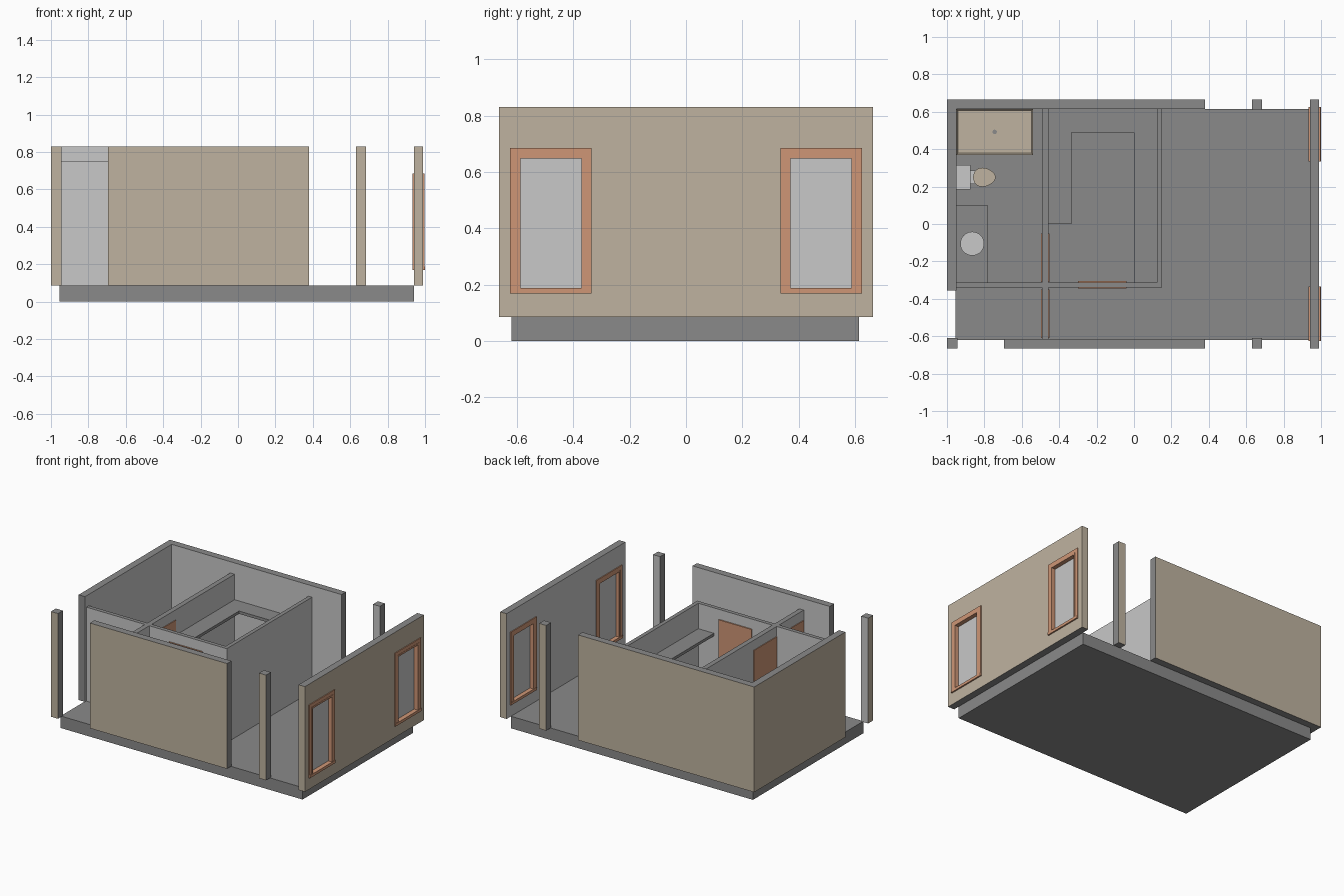
import bpy, bmesh, math

if "Cube" in bpy.data.objects:
    bpy.data.objects.remove(bpy.data.objects["Cube"])


def material(name, rgb):
    m = bpy.data.materials.new(name)
    m.diffuse_color = (*rgb, 1)
    m.use_nodes = True
    m.node_tree.nodes["Principled BSDF"].inputs["Base Color"].default_value = m.diffuse_color
    return m


BEIGE = material("beige", (0.52, 0.45, 0.35))
DARK = material("dark_grey", (0.254, 0.254, 0.254))
LIGHT = material("light_grey", (0.58, 0.58, 0.58))
WOOD = material("orange_wood", (0.62, 0.305, 0.18))

AXES = {"+x": (1, 0, 0), "-x": (-1, 0, 0), "+y": (0, 1, 0), "-y": (0, -1, 0),
        "+z": (0, 0, 1), "-z": (0, 0, -1)}


def finish(bm, name, mats):
    me = bpy.data.meshes.new(name)
    bm.to_mesh(me)
    bm.free()
    for m in mats:
        me.materials.append(m)
    ob = bpy.data.objects.new(name, me)
    bpy.context.collection.objects.link(ob)
    return ob


def box(name, x, y, z, base, **rules):
    """Boxes from ranges; rules give a material to a list of face directions."""
    bm = bmesh.new()
    bmesh.ops.create_cube(bm, size=1)
    for v in bm.verts:
        v.co = [r[0] + (c + 0.5) * (r[1] - r[0]) for c, r in zip(v.co, (x, y, z))]
    bm.normal_update()
    mats = [base]
    for key, dirs in rules.items():
        mats.append({"beige": BEIGE, "dark": DARK, "light": LIGHT}[key])
        for f in bm.faces:
            if any(f.normal.dot(AXES[d]) > 0.9 for d in dirs.split()):
                f.material_index = len(mats) - 1
    return finish(bm, name, mats)


def prism(name, pts, z0, z1, mat, taper=1.0):
    """Outline extruded upward; taper scales the bottom about its centre."""
    bm = bmesh.new()
    n = len(pts)
    cx, cy = sum(p[0] for p in pts) / n, sum(p[1] for p in pts) / n
    lo = [bm.verts.new((cx + (x - cx) * taper, cy + (y - cy) * taper, z0)) for x, y in pts]
    hi = [bm.verts.new((x, y, z1)) for x, y in pts]
    bm.faces.new(lo[::-1])
    bm.faces.new(hi)
    for i in range(n):
        j = (i + 1) % n
        bm.faces.new((lo[i], lo[j], hi[j], hi[i]))
    return finish(bm, name, [mat])


def oval(cx, cy, rx, ry, n=32, egg=0.0):
    a = [2 * math.pi * i / n for i in range(n)]
    return [(cx + rx * math.cos(t), cy + ry * math.sin(t) * (1 - egg * math.cos(t))) for t in a]


F, T, P = 0.085, 0.83, 0.75      # floor, outer wall top, partition top
Z = (F, T)

# floor slab
box("floor_slab", (-0.955, 0.94), (-0.62, 0.615), (0, F), DARK)

# outer walls: beige outside, light inside, dark cut ends and tops
box("left_wall", (-1, -0.95), (-0.355, 0.615), Z, DARK, beige="-x", light="+x")
box("back_wall", (-1, 0.38), (0.615, 0.665), Z, DARK, beige="-x +y", light="-y")
box("front_wall", (-0.695, 0.38), (-0.665, -0.615), Z, DARK, beige="-y", light="+y")
box("corner_post", (-1, -0.945), (-0.665, -0.61), Z, DARK, beige="-x -y", light="+y")
box("front_post", (0.63, 0.685), (-0.665, -0.61), Z, DARK, beige="-y", light="+y")
box("back_post", (0.63, 0.685), (0.61, 0.665), Z, DARK, beige="+y", light="-y")

# right wall, pieced around two window openings
WX = (0.94, 0.99)
W0, W1, H0, H1 = 0.36, 0.60, 0.175, 0.66
for i, (y, z) in enumerate([((-0.665, 0.665), (F, H0)), ((-0.665, 0.665), (H1, T)),
                            ((-0.665, -W1), (H0, H1)), ((-W0, W0), (H0, H1)),
                            ((W1, 0.665), (H0, H1))]):
    ends = "+x" + (" -y" if y[0] < -0.66 else "") + (" +y" if y[1] > 0.66 else "")
    box(f"right_wall_{i}", WX, y, z, DARK, beige=ends, light="-x")

# windows: lining, casing on both faces, sill and pane
for s, side in ((-1, "front"), (1, "back")):
    def yr(a, b):
        return tuple(sorted((s * a, s * b)))
    lx, t = (0.936, 0.998), 0.012
    box(f"{side}_window_lining_a", lx, yr(W0, W0 + t), (H0, H1), WOOD)
    box(f"{side}_window_lining_b", lx, yr(W1 - t, W1), (H0, H1), WOOD)
    box(f"{side}_window_lining_top", lx, yr(W0, W1), (H1 - t, H1), WOOD)
    box(f"{side}_window_sill", (0.932, 1.0), yr(W0 - 0.025, W1 + 0.025), (0.168, H0 + t), WOOD)
    for k, x in (("inner", (0.934, 0.94)), ("outer", (0.99, 0.996))):
        box(f"{side}_window_{k}_casing_a", x, yr(W0 - 0.025, W0), (0.17, 0.685), WOOD)
        box(f"{side}_window_{k}_casing_b", x, yr(W1, W1 + 0.025), (0.17, 0.685), WOOD)
        box(f"{side}_window_{k}_casing_top", x, yr(W0, W1), (H1, 0.685), WOOD)
    box(f"{side}_window_pane", (0.962, 0.968), yr(W0 + t, W1 - t), (H0 + t, H1 - t), LIGHT)

# inner partitions
sides = "+x -x +y -y"
box("cross_partition", (-0.95, 0.15), (-0.34, -0.312), (F, P), DARK, light=sides)
box("kitchen_partition", (0.122, 0.15), (-0.312, 0.615), (F, P), DARK, light=sides)
box("bathroom_partition", (-0.492, -0.457), (-0.312, 0.615), (F, P), DARK, light=sides)
box("hall_partition", (-0.492, -0.457), (-0.615, -0.34), (F, P), DARK, light=sides)

# doors
box("kitchen_door", (-0.30, -0.04), (-0.346, -0.304), (F, 0.68), WOOD)
box("bathroom_door", (-0.497, -0.452), (-0.31, -0.05), (F, 0.68), WOOD)
box("hall_door", (-0.497, -0.452), (-0.61, -0.35), (F, 0.68), WOOD)

# U-shaped kitchen worktop
prism("kitchen_worktop", [(-0.457, 0), (-0.335, 0), (-0.335, 0.49), (0, 0.49), (0, -0.312),
                          (0.122, -0.312), (0.122, 0.615), (-0.457, 0.615)], 0.55, 0.57, DARK)

# bathroom: vanity with round basin
box("vanity", (-0.95, -0.78), (-0.312, 0.10), (F, 0.32), LIGHT)
box("vanity_top", (-0.95, -0.78), (-0.312, 0.10), (0.32, 0.335), DARK)
prism("wash_basin", oval(-0.865, -0.105, 0.064, 0.064), 0.335, 0.365, LIGHT, 0.75)

# toilet
box("toilet_tank", (-0.95, -0.875), (0.185, 0.315), (0.17, 0.31), LIGHT)
box("toilet_hinge", (-0.878, -0.85), (0.215, 0.285), (0.17, 0.20), LIGHT)
prism("toilet_bowl", oval(-0.80, 0.25, 0.055, 0.046, egg=0.2), F, 0.195, LIGHT, 0.7)
prism("toilet_lid", oval(-0.80, 0.25, 0.06, 0.05, egg=0.2), 0.195, 0.21, BEIGE)

# shower tray with raised rim and drain
bm = bmesh.new()
bmesh.ops.create_cube(bm, size=1)
for v in bm.verts:
    v.co = (-0.745 + v.co.x * 0.41, 0.4925 + v.co.y * 0.245, F + (v.co.z + 0.5) * 0.05)
bm.normal_update()
top = [f for f in bm.faces if f.normal.z > 0.9]
bmesh.ops.inset_region(bm, faces=top, thickness=0.012)
for v in top[0].verts:
    v.co.z -= 0.025
finish(bm, "shower_tray", [BEIGE])
prism("shower_drain", oval(-0.745, 0.4925, 0.012, 0.012, 16), 0.11, 0.114, DARK)
